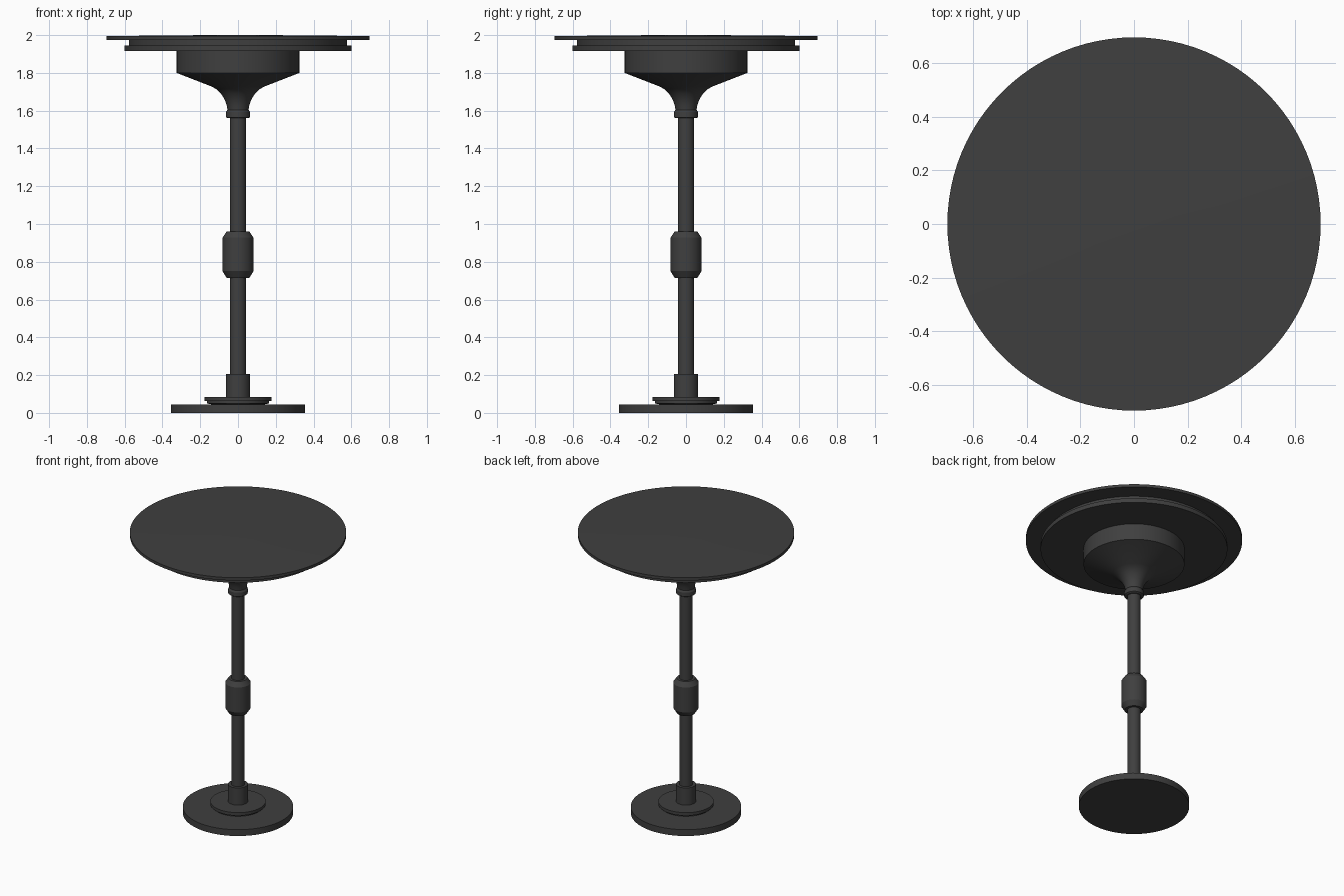
import bpy, bmesh, math

cube = bpy.data.objects.get("Cube")
if cube:
    bpy.data.objects.remove(cube, do_unlink=True)

# Single dark metal colour
COLOUR = (0.05, 0.05, 0.05, 1)
metal = bpy.data.materials.new("charcoal metal")
metal.use_nodes = True
metal.diffuse_color = COLOUR
shader = metal.node_tree.nodes["Principled BSDF"]
shader.inputs["Base Color"].default_value = COLOUR
shader.inputs["Roughness"].default_value = 0.6


def lathe(name, profile, sides=64):
    """Revolve (radius, height) points about z, bottom to top, and cap both ends."""
    bm = bmesh.new()
    rings = []
    for r, z in profile:
        rings.append([bm.verts.new((r * math.cos(2 * math.pi * i / sides),
                                    r * math.sin(2 * math.pi * i / sides), z))
                      for i in range(sides)])
    for low, high in zip(rings, rings[1:]):
        for i in range(sides):
            j = (i + 1) % sides
            bm.faces.new((low[i], low[j], high[j], high[i]))
    bm.faces.new(rings[0][::-1])
    bm.faces.new(rings[-1])
    mesh = bpy.data.meshes.new(name)
    bm.to_mesh(mesh)
    bm.free()
    mesh.materials.append(metal)
    obj = bpy.data.objects.new(name, mesh)
    bpy.context.collection.objects.link(obj)
    bpy.ops.object.select_all(action='DESELECT')
    obj.select_set(True)
    bpy.context.view_layer.objects.active = obj
    bpy.ops.object.shade_smooth_by_angle(angle=math.radians(30))
    return obj


def disc(name, radius, bottom, top, sides=64):
    return lathe(name, [(radius, bottom), (radius, top)], sides)


# Foot: heavy plate, spacer, flange and socket
disc("base_plate", 0.356, 0, 0.045, 96)
lathe("base_spacer", [(0.14, 0.045), (0.163, 0.05), (0.163, 0.062)])
disc("base_flange", 0.178, 0.062, 0.083)
disc("pole_socket", 0.064, 0.083, 0.205, 48)

# Pole with its chamfered coupling
disc("pole", 0.043, 0.205, 1.57, 48)
lathe("pole_coupling", [(0.06, 0.715), (0.082, 0.75), (0.082, 0.928), (0.06, 0.96)], 48)

# Collar and flared head
lathe("pole_collar", [(0.055, 1.56), (0.063, 1.565), (0.063, 1.593), (0.055, 1.606)], 48)
lathe("flared_neck", [(0.055, 1.60), (0.06, 1.63), (0.071, 1.66), (0.09, 1.69),
                      (0.112, 1.712), (0.14, 1.728), (0.325, 1.80)])
disc("head_drum", 0.325, 1.80, 1.915)

# Layered table top, with a very slightly domed surface
disc("under_top", 0.602, 1.915, 1.945, 96)
disc("top_spacer", 0.577, 1.945, 1.975, 96)
lathe("table_top", [(0.697, 1.975), (0.697, 1.995), (0.16, 2.0)], 96)
